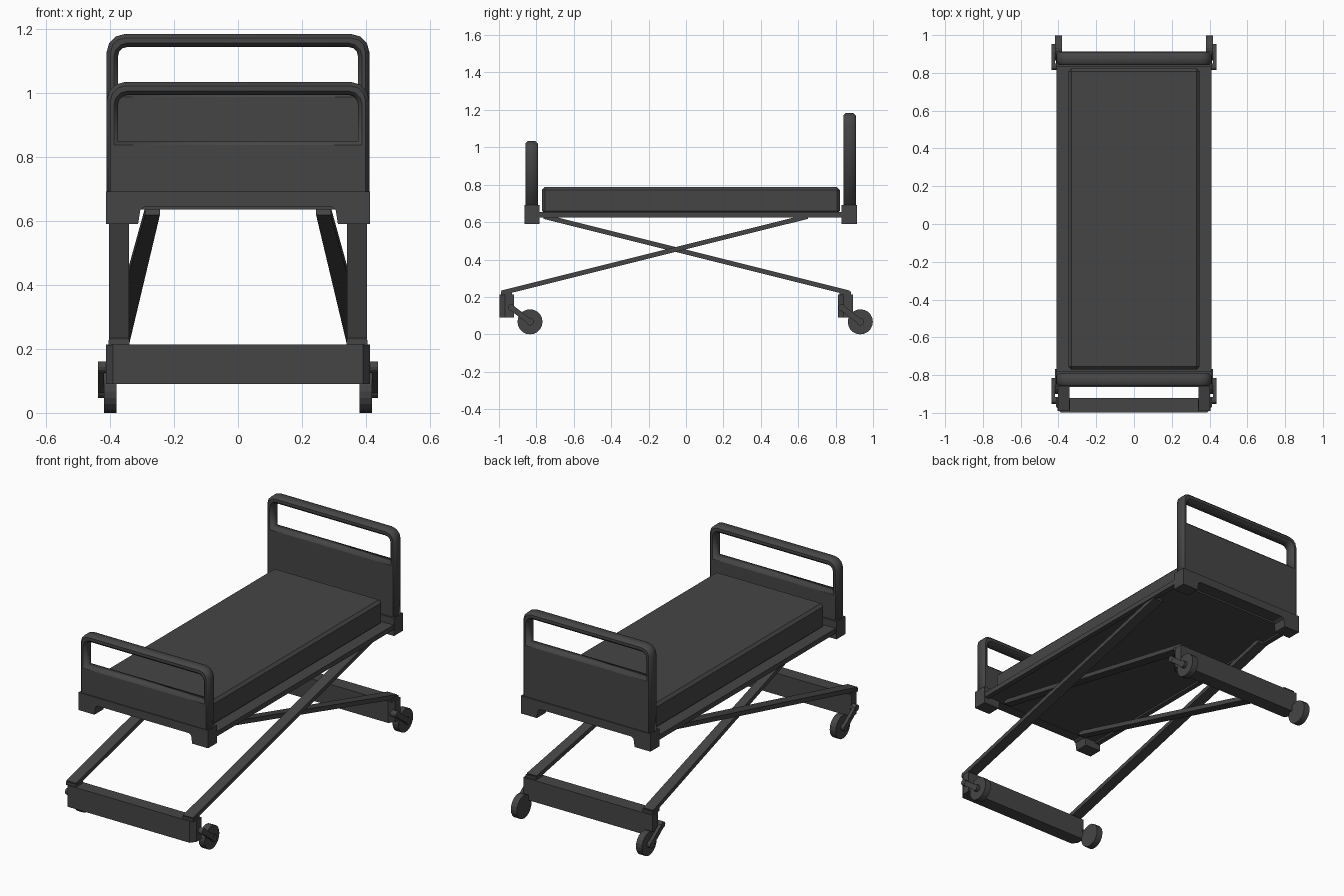
import bpy, bmesh, math
from mathutils import Vector, Matrix

if "Cube" in bpy.data.objects:
    bpy.data.objects.remove(bpy.data.objects["Cube"])

grey = bpy.data.materials.new("dark_grey")
grey.diffuse_color = (0.06, 0.06, 0.06, 1)
grey.use_nodes = True
grey.node_tree.nodes["Principled BSDF"].inputs["Base Color"].default_value = grey.diffuse_color


def add(name, bm):
    bmesh.ops.remove_doubles(bm, verts=bm.verts, dist=1e-5)
    bmesh.ops.recalc_face_normals(bm, faces=bm.faces)
    me = bpy.data.meshes.new(name)
    bm.to_mesh(me)
    bm.free()
    me.materials.append(grey)
    ob = bpy.data.objects.new(name, me)
    bpy.context.collection.objects.link(ob)
    return ob


def bevel(ob, width):
    m = ob.modifiers.new("bevel", 'BEVEL')
    m.width, m.segments, m.limit_method = width, 1, 'ANGLE'
    m.angle_limit = math.radians(50)


def prism(name, pts, axis, a, b):
    """Extrude a 2D profile along y (xz points) or z (xy points)."""
    bm = bmesh.new()
    put = (lambda p, d: (p[0], d, p[1])) if axis == 'y' else (lambda p, d: (p[0], p[1], d))
    f = bm.faces.new([bm.verts.new(put(p, a)) for p in pts])
    ext = bmesh.ops.extrude_face_region(bm, geom=[f])
    step = Vector(put((0, 0), b - a))
    bmesh.ops.translate(bm, vec=step, verts=[v for v in ext['geom'] if isinstance(v, bmesh.types.BMVert)])
    return add(name, bm)


def box(name, x0, x1, y0, y1, z0, z1):
    return prism(name, [(x0, y0), (x1, y0), (x1, y1), (x0, y1)], 'z', z0, z1)


def bar(name, p, q, wp, wq, thick):
    """Flat bar between two points, wp and wq wide in x at its ends."""
    p, q = Vector(p), Vector(q)
    up = (q - p).cross(Vector((1, 0, 0))).normalized() * thick / 2
    bm = bmesh.new()
    ends = []
    for c, w in ((p, wp), (q, wq)):
        h = Vector((w / 2, 0, 0))
        ends.append([bm.verts.new(v) for v in (c - h - up, c + h - up, c + h + up, c - h + up)])
    for e in ends:
        bm.faces.new(e)
    for i in range(4):
        j = (i + 1) % 4
        bm.faces.new((ends[0][i], ends[0][j], ends[1][j], ends[1][i]))
    return add(name, bm)


def disc(name, x0, x1, y, z, r, n):
    bm = bmesh.new()
    bmesh.ops.create_cone(bm, cap_ends=True, segments=n, radius1=r, radius2=r, depth=abs(x1 - x0),
                          matrix=Matrix.Translation(((x0 + x1) / 2, y, z)) @ Matrix.Rotation(math.pi / 2, 4, 'Y'))
    return add(name, bm)


def arch(half, bottom, top, r):
    """Rectangle with rounded upper corners."""
    pts = [(-half, bottom), (half, bottom)]
    for cx, start in ((half - r, 0), (r - half, 90)):
        for k in range(4):
            t = math.radians(start + 30 * k)
            pts.append((cx + r * math.cos(t), top - r + r * math.sin(t)))
    return pts


def end_board(name, y, top):
    """Board with a handle opening, all rims chamfered."""
    cu = bpy.data.curves.new(name, 'CURVE')
    cu.dimensions, cu.fill_mode = '2D', 'BOTH'
    for pts in (arch(0.41, 0.65, top, 0.055), arch(0.375, top - 0.185, top - 0.04, 0.03)):
        s = cu.splines.new('POLY')
        s.points.add(len(pts) - 1)
        for sp, p in zip(s.points, pts):
            sp.co = (*p, 0, 1)
        s.use_cyclic_u = True
    cu.bevel_depth, cu.bevel_resolution, cu.offset = 0.012, 0, -0.012
    cu.extrude = 0.033 - 0.012
    tmp = bpy.data.objects.new(name + "_curve", cu)
    bpy.context.collection.objects.link(tmp)
    me = bpy.data.meshes.new_from_object(tmp.evaluated_get(bpy.context.evaluated_depsgraph_get()))
    bpy.data.objects.remove(tmp)
    bm = bmesh.new()
    bm.from_mesh(me)
    bm.transform(Matrix.Translation((0, y, 0)) @ Matrix.Rotation(math.pi / 2, 4, 'X'))
    add(name, bm)


# Head and foot boards with their lower brackets
end_board("foot_board", -0.825, 1.033)
end_board("head_board", 0.875, 1.183)
half = [(0.29, 0.645), (0.305, 0.635), (0.312, 0.59), (0.413, 0.59), (0.413, 0.692)]
bracket = half + [(-x, z) for x, z in reversed(half)]
prism("foot_bracket", bracket, 'y', -0.863, -0.782)
prism("head_bracket", bracket, 'y', 0.832, 0.914)

# Mattress and the platform under it
bevel(box("mattress", -0.347, 0.347, -0.77, 0.823, 0.645, 0.787), 0.015)
box("platform", -0.39, 0.39, -0.79, 0.84, 0.635, 0.652)
for s in (-1, 1):
    box("side_rail", min(s * 0.38, s * 0.41), max(s * 0.38, s * 0.41), -0.79, 0.84, 0.625, 0.653)

# Base beams, chamfered on their outward corners
for name, yi, yo in (("front_beam", -0.92, -0.997), ("back_beam", 0.893, 0.812)):
    c = 0.03 if yo < yi else -0.03
    pts = [(0.412, yi), (0.412, yo + c), (0.39, yo), (-0.39, yo), (-0.412, yo + c), (-0.412, yi)]
    prism(name, pts, 'z', 0.09, 0.214)

for s in (-1, 1):
    # Crossing lift arms
    bar("outer_lift_arm", (s * 0.372, -0.985, 0.222), (s * 0.372, 0.65, 0.63), 0.062, 0.062, 0.025)
    bar("inner_lift_arm", (s * 0.372, 0.872, 0.222), (s * 0.267, -0.76, 0.63), 0.062, 0.046, 0.025)
    box("arm_foot", s * 0.372 - 0.033, s * 0.372 + 0.033, -0.99, -0.93, 0.21, 0.228)
    box("arm_foot", s * 0.372 - 0.033, s * 0.372 + 0.033, 0.82, 0.882, 0.21, 0.228)
    # Casters on single outer arms
    for yw in (-0.834, 0.932):
        disc("caster_wheel", s * 0.38, s * 0.418, yw, 0.067, 0.067, 20)
        disc("wheel_hub", s * 0.41, s * 0.438, yw, 0.067, 0.02, 12)
        bar("caster_arm", (s * 0.428, yw - 0.105, 0.147), (s * 0.428, yw, 0.067), 0.018, 0.018, 0.03)
        disc("caster_pivot", s * 0.40, s * 0.438, yw - 0.1, 0.143, 0.018, 12)
